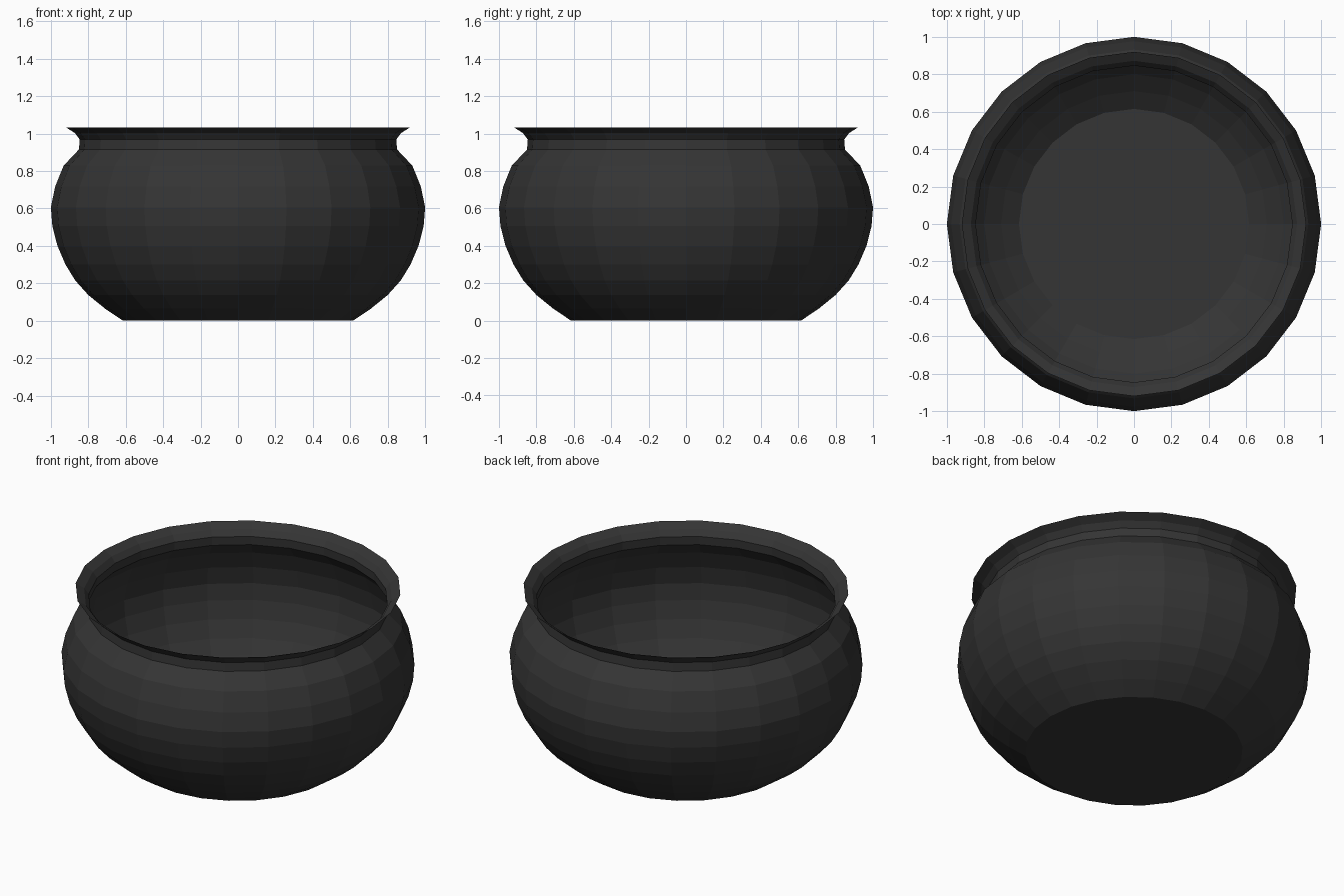
import bpy, bmesh, math

if "Cube" in bpy.data.objects:
    bpy.data.objects.remove(bpy.data.objects["Cube"])

SIDES = 24

# Outline of the thin-walled pot, foot to flared rim: (radius, height)
profile = [(0.615, 0.0), (0.71, 0.064), (0.80, 0.137), (0.87, 0.215),
           (0.922, 0.30), (0.965, 0.40), (0.992, 0.505), (1.0, 0.606),
           (0.977, 0.717), (0.932, 0.828), (0.85, 0.915),
           (0.846, 0.968), (0.872, 1.003), (0.92, 1.033)]

bm = bmesh.new()
rings = [[bm.verts.new((r * math.cos(2 * math.pi * i / SIDES),
                        r * math.sin(2 * math.pi * i / SIDES), z))
          for i in range(SIDES)] for r, z in profile]

# Flat base
bm.faces.new(rings[0][::-1])

# Faceted wall, neck and rim
for low, high in zip(rings, rings[1:]):
    for i in range(SIDES):
        j = (i + 1) % SIDES
        bm.faces.new((low[i], low[j], high[j], high[i]))

mesh = bpy.data.meshes.new("pot")
bm.to_mesh(mesh)
bm.free()
pot = bpy.data.objects.new("pot", mesh)
bpy.context.collection.objects.link(pot)

# Dark iron colour
iron = bpy.data.materials.new("dark_iron")
iron.diffuse_color = (0.035, 0.035, 0.035, 1)
iron.use_nodes = True
iron.node_tree.nodes["Principled BSDF"].inputs["Base Color"].default_value = iron.diffuse_color
mesh.materials.append(iron)
